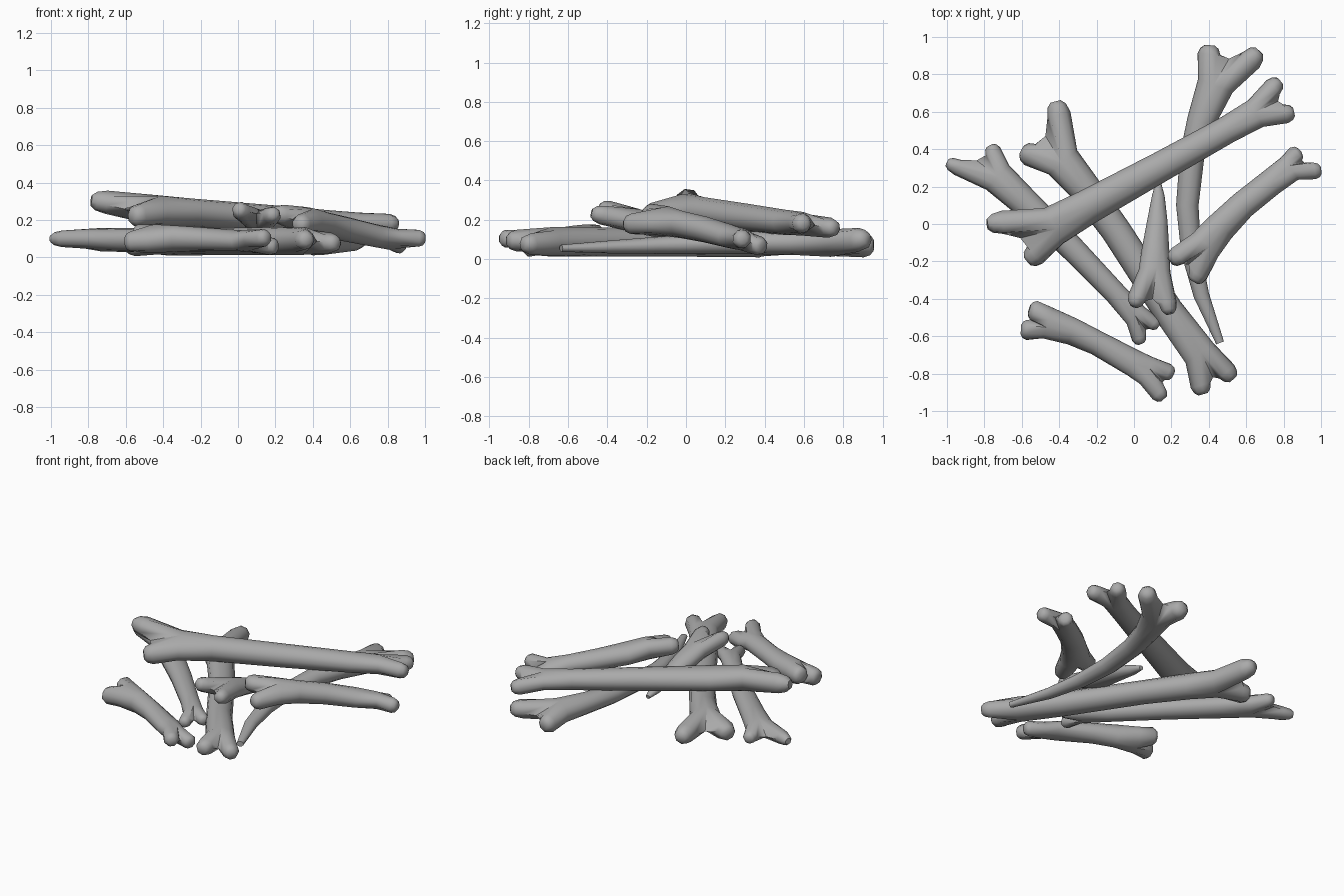
import bpy, bmesh, math
from mathutils import Vector

cube = bpy.data.objects.get("Cube")
if cube:
    bpy.data.objects.remove(cube)

bone_grey = bpy.data.materials.new("bone_grey")
bone_grey.use_nodes = True
GREY = (0.4, 0.4, 0.4, 1)
bone_grey.diffuse_color = GREY
bone_grey.node_tree.nodes["Principled BSDF"].inputs["Base Color"].default_value = GREY

SIDES = 12


def square_to(v, *axes):
    """Unit vector of v with its share along the given axes removed."""
    for a in axes:
        v = v - a * v.dot(a)
    return v.normalized()


def bridge(bm, a, b):
    n = len(a)
    for i in range(n):
        bm.faces.new((a[i], a[(i + 1) % n], b[(i + 1) % n], b[i]))


def prong(bm, loop, base, tip, r, lat, up, first):
    """Knuckle that grows from one half of the neck to a blunt tip."""
    tip = Vector(tip)
    d = (tip - base).normalized()
    side = square_to(lat, d)
    top = square_to(up, d, side)
    for along, scale in ((0.76, 1.1), (0.92, 0.88), (1.0, 0.5)):
        c = base.lerp(tip, along)
        ring = []
        for k in range(8):
            a = math.radians(first + 45 * k)
            ring.append(bm.verts.new(c + (side * math.cos(a) + top * math.sin(a)) * r * scale))
        bridge(bm, loop, ring)
        loop = ring
    bm.faces.new(loop)


def fork(bm, ring, centre, width, lat, up, left, right, r):
    """Split a neck ring into a left and a right knuckle with a notch between."""
    middle = (Vector(left) + Vector(right)) / 2
    notch = bm.verts.new(centre.lerp(middle, 0.72))
    q = SIDES // 4
    left_half = [ring[(3 * q + k) % SIDES] for k in range(2 * q + 1)] + [notch]
    right_half = [ring[q + k] for k in range(2 * q + 1)] + [notch]
    prong(bm, left_half, centre + lat * width * 0.5, left, r, lat, up, -135)
    prong(bm, right_half, centre - lat * width * 0.5, right, r, lat, up, 45)


def bone(name, path, start, end=None):
    """path: x, y, z, half width, half height; start/end: left tip, right tip, radius."""
    bm = bmesh.new()
    pts = [Vector(p[:3]) for p in path]
    rings, frames = [], []
    last = len(path) - 1
    for i, p in enumerate(path):
        t = (pts[min(i + 1, last)] - pts[max(i - 1, 0)]).normalized()
        lat = Vector((0, 0, 1)).cross(t)
        ends = start if i == 0 else end if i == last else None
        if ends:
            lat = Vector(ends[0]) - Vector(ends[1])
        lat = square_to(lat, t)
        up = t.cross(lat)
        ring = []
        for k in range(SIDES):
            a = math.tau * k / SIDES
            ring.append(bm.verts.new(pts[i] + lat * math.cos(a) * p[3] + up * math.sin(a) * p[4]))
        if rings:
            bridge(bm, rings[-1], ring)
        rings.append(ring)
        frames.append((pts[i], p[3], lat, up))
    fork(bm, rings[0], *frames[0], *start)
    if end:
        fork(bm, rings[-1], *frames[-1], *end)
    else:
        bm.faces.new(rings[-1])
    bmesh.ops.recalc_face_normals(bm, faces=bm.faces)
    mesh = bpy.data.meshes.new(name)
    bm.to_mesh(mesh)
    bm.free()
    mesh.materials.append(bone_grey)
    ob = bpy.data.objects.new(name, mesh)
    bpy.context.collection.objects.link(ob)
    bpy.ops.object.select_all(action="DESELECT")
    ob.select_set(True)
    bpy.context.view_layer.objects.active = ob
    bpy.ops.object.shade_smooth_by_angle(angle=math.radians(50))


# Long bone lying across the top of the pile
bone("top_long_bone",
     [(-.43, -.01, .25, .112, .082), (-.25, .09, .238, .094, .077), (.15, .31, .21, .081, .072),
      (.5, .505, .187, .074, .064), (.65, .59, .18, .082, .06)],
     ((-.785, 0, .305), (-.57, -.2, .22), .058),
     ((.78, .765, .155), (.855, .6, .18), .047))

# Thick bone on the ground, crossing the middle
bone("thick_ground_bone",
     [(-.38, .33, .09, .1, .08), (-.27, .2, .088, .086, .078), (-.1, -.03, .085, .08, .072),
      (.18, -.46, .088, .082, .074), (.35, -.69, .088, .092, .075)],
     ((-.42, .655, .09), (-.6, .395, .065), .058),
     ((.53, -.83, .075), (.37, -.91, .095), .05))

# Slender bone on the ground at the left
bone("slender_ground_bone",
     [(-.73, .25, .095, .09, .063), (-.6, .13, .093, .079, .064), (-.35, -.11, .092, .068, .062),
      (-.1, -.37, .09, .06, .056), (.01, -.49, .09, .066, .05)],
     ((-.77, .42, .085), (-1, .33, .1), .04),
     ((.13, -.55, .085), (.04, -.64, .08), .036))

# Short bone at the front
bone("short_front_bone",
     [(-.46, -.53, .1, .09, .076), (-.33, -.575, .1, .073, .07), (-.2, -.635, .098, .066, .063),
      (0, -.745, .09, .073, .056), (.07, -.785, .085, .085, .053)],
     ((-.56, -.455, .125), (-.605, -.565, .085), .052),
     ((.21, -.805, .055), (.16, -.935, .105), .044))

# Curved bone that tapers to a point
bone("curved_tapered_bone",
     [(.435, .74, .083, .1, .072), (.36, .55, .085, .077, .064), (.31, .36, .083, .066, .058),
      (.285, .1, .078, .06, .052), (.305, -.15, .07, .053, .043), (.36, -.38, .062, .042, .033),
      (.46, -.635, .055, .022, .018)],
     ((.67, .925, .1), (.405, .955, .068), .056))

# Small splinter leaning on the pile
bone("splinter_bone",
     [(.11, -.25, .195, .086, .062), (.115, -.14, .165, .074, .056), (.125, .02, .12, .054, .044),
      (.13, .15, .08, .034, .03), (.13, .225, .06, .014, .014)],
     ((0, -.44, .262), (.19, -.48, .235), .045))

# Sloping bone at the right
bone("sloping_right_bone",
     [(.38, -.115, .195, .098, .072), (.46, -.02, .175, .083, .069), (.58, .1, .15, .074, .066),
      (.73, .22, .117, .072, .061), (.83, .295, .097, .078, .055)],
     ((.195, -.2, .235), (.32, -.31, .178), .05),
     ((.885, .39, .06), (1, .29, .1), .044))
